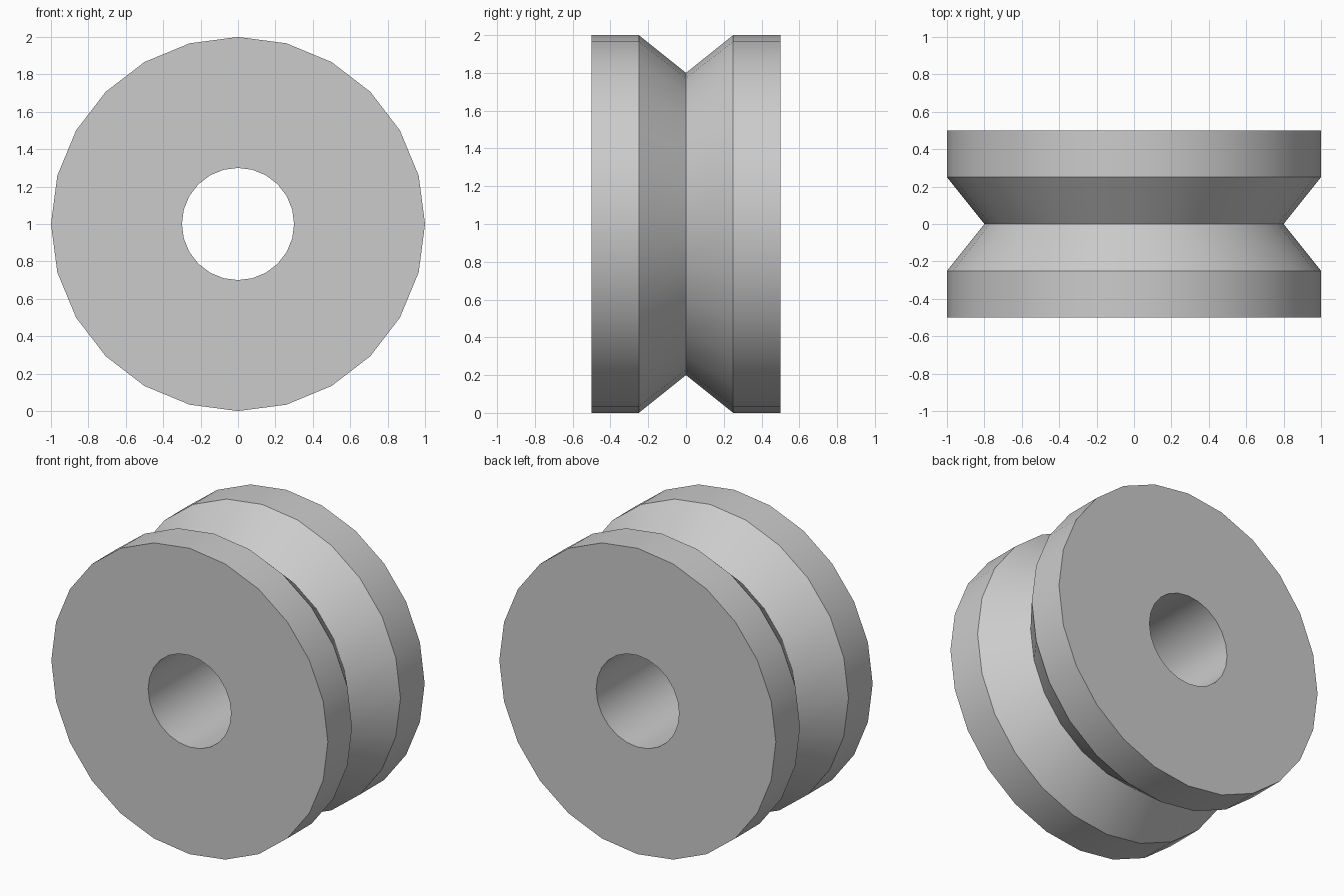
import bpy
import bmesh
from math import cos, sin, tau, radians

cube = bpy.data.objects.get("Cube")
if cube:
    bpy.data.objects.remove(cube, do_unlink=True)

SIDES = 24
AXLE_HEIGHT = 1.0

# Closed cross-section as (radius, y): bore, flat sides, rims and V groove
profile = [(0.3, -0.5), (1.0, -0.5), (1.0, -0.25), (0.8, 0.0),
           (1.0, 0.25), (1.0, 0.5), (0.3, 0.5)]

# Plain grey material
grey = bpy.data.materials.new("light grey")
grey.use_nodes = True
colour = (0.6, 0.6, 0.6, 1.0)
grey.diffuse_color = colour
grey.node_tree.nodes["Principled BSDF"].inputs["Base Color"].default_value = colour

# Turn the cross-section around the axle
bm = bmesh.new()
rings = []
for radius, y in profile:
    angles = [tau * i / SIDES for i in range(SIDES)]
    rings.append([bm.verts.new((radius * cos(a), y, radius * sin(a))) for a in angles])
for ring, following in zip(rings, rings[1:] + rings[:1]):
    for i in range(SIDES):
        j = (i + 1) % SIDES
        bm.faces.new((ring[i], ring[j], following[j], following[i]))
bmesh.ops.recalc_face_normals(bm, faces=bm.faces)

mesh = bpy.data.meshes.new("grooved_wheel")
bm.to_mesh(mesh)
bm.free()
mesh.materials.append(grey)

wheel = bpy.data.objects.new("grooved_wheel", mesh)
wheel.location.z = AXLE_HEIGHT
bpy.context.collection.objects.link(wheel)

# Smooth around the wheel, sharp at the rims and groove
bpy.ops.object.select_all(action="DESELECT")
wheel.select_set(True)
bpy.context.view_layer.objects.active = wheel
bpy.ops.object.shade_smooth_by_angle(angle=radians(30))
